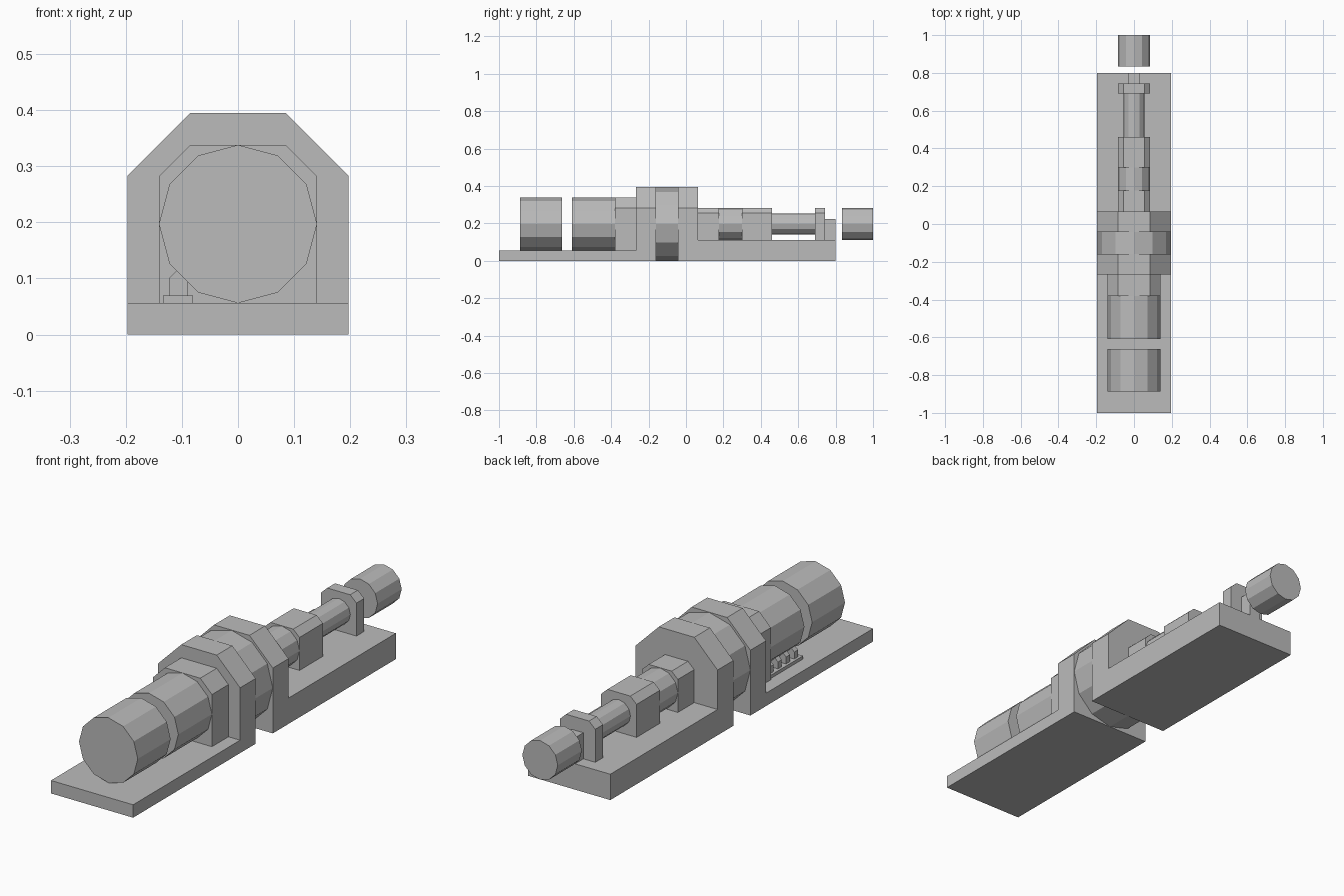
import bpy, bmesh, math

if "Cube" in bpy.data.objects:
    bpy.data.objects.remove(bpy.data.objects["Cube"])

AXIS_Z = 0.197

grey = bpy.data.materials.new("plain grey")
grey.diffuse_color = (0.5, 0.5, 0.5, 1)
grey.use_nodes = True
grey.node_tree.nodes["Principled BSDF"].inputs["Base Color"].default_value = grey.diffuse_color


def prism(name, profile, y0, y1):
    """Extrude an (x, z) profile along y."""
    bm = bmesh.new()
    face = bm.faces.new([bm.verts.new((x, y0, z)) for x, z in profile])
    ext = bmesh.ops.extrude_face_region(bm, geom=[face])
    verts = [v for v in ext["geom"] if isinstance(v, bmesh.types.BMVert)]
    bmesh.ops.translate(bm, verts=verts, vec=(0, y1 - y0, 0))
    bmesh.ops.recalc_face_normals(bm, faces=bm.faces)
    mesh = bpy.data.meshes.new(name)
    bm.to_mesh(mesh)
    bm.free()
    mesh.materials.append(grey)
    obj = bpy.data.objects.new(name, mesh)
    bpy.context.collection.objects.link(obj)
    return obj


def box(name, half, z0, z1, y0, y1):
    prism(name, [(-half, z0), (half, z0), (half, z1), (-half, z1)], y0, y1)


def block(name, half, z0, z1, cut_x, cut_z, y0, y1):
    """Box with both upper edges chamfered."""
    side = [(half, z0), (half, z1 - cut_z), (half - cut_x, z1)]
    prism(name, side + [(-x, z) for x, z in reversed(side)], y0, y1)


def cylinder(name, r, y0, y1, sides=12):
    ring = [2 * math.pi * i / sides for i in range(sides)]
    prism(name, [(r * math.sin(a), AXIS_Z + r * math.cos(a)) for a in ring], y0, y1)


# Front half: base plate, tall housing, bearing block and two drums
box("front_base", 0.197, 0, 0.056, -1.0, -0.267)
block("front_housing", 0.197, 0, 0.395, 0.112, 0.112, -0.267, -0.16)
block("front_bearing_block", 0.141, 0.056, 0.338, 0.056, 0.056, -0.38, -0.267)
cylinder("front_drum", 0.141, -0.888, -0.663)
cylinder("inner_drum", 0.141, -0.61, -0.38)

# Coupling disc between the housings
cylinder("coupling_disc", 0.197, -0.16, -0.043)

# Rear half: base, housing, and stepped shaft line
box("rear_base", 0.197, 0, 0.112, 0.065, 0.80)
block("rear_housing", 0.197, 0, 0.395, 0.112, 0.112, -0.043, 0.065)
for i, (y0, y1) in enumerate([(0.065, 0.177), (0.30, 0.46), (0.69, 0.743)]):
    block(f"rear_block_{i + 1}", 0.085, 0.112, 0.283, 0.03, 0.028, y0, y1)
cylinder("rear_collar", 0.085, 0.177, 0.30)
cylinder("thin_shaft", 0.056, 0.46, 0.69)
box("end_stop", 0.028, 0.112, 0.225, 0.743, 0.80)
cylinder("end_drum", 0.085, 0.835, 1.0)

# Ledge with small ribs under the left side of the inner drum
prism("rib_ledge", [(-0.134, 0.056), (-0.08, 0.056), (-0.08, 0.07), (-0.134, 0.07)], -0.61, -0.38)
rib = [(-0.123, 0.07), (-0.09, 0.07), (-0.09, 0.115), (-0.108, 0.115), (-0.123, 0.1)]
for i in range(4):
    y = -0.592 + i * 0.056
    prism(f"rib_{i + 1}", rib, y, y + 0.026)
